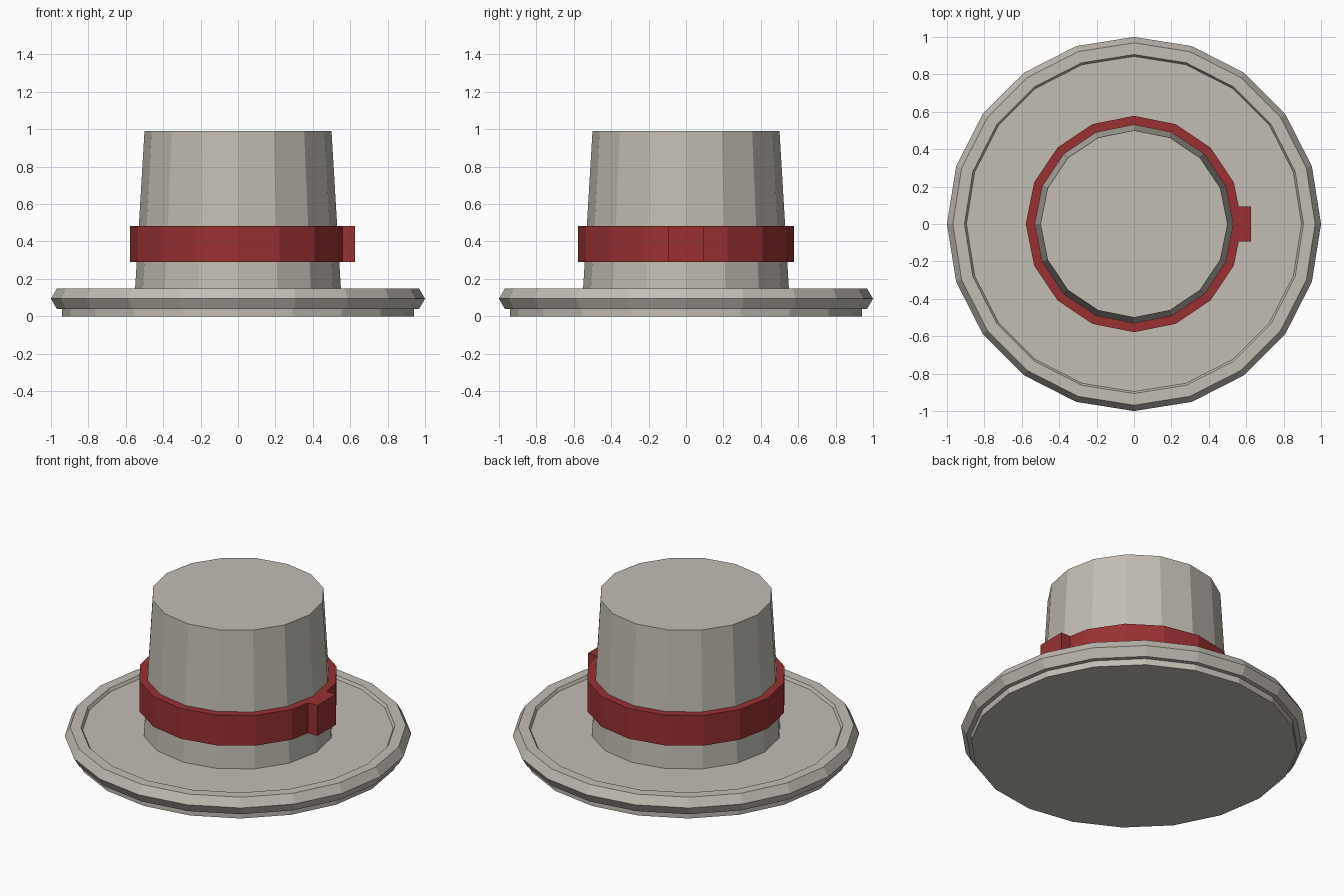
import bpy

default = bpy.data.objects.get("Cube")
if default:
    bpy.data.objects.remove(default, do_unlink=True)


def make_material(name, rgb):
    mat = bpy.data.materials.new(name)
    mat.use_nodes = True
    color = (*rgb, 1.0)
    mat.diffuse_color = color
    bsdf = next(n for n in mat.node_tree.nodes if n.type == "BSDF_PRINCIPLED")
    bsdf.inputs["Base Color"].default_value = color
    bsdf.inputs["Roughness"].default_value = 0.8
    return mat


felt = make_material("warm_grey_felt", (0.54, 0.51, 0.455))
ribbon = make_material("dark_red_ribbon", (0.32, 0.03, 0.032))


def finish(name, mat):
    obj = bpy.context.object
    obj.name = obj.data.name = name
    obj.data.materials.append(mat)
    return obj


def frustum(name, mat, sides, r_low, r_high, z_low, z_high):
    bpy.ops.mesh.primitive_cone_add(
        vertices=sides, radius1=r_low, radius2=r_high,
        depth=z_high - z_low, location=(0, 0, (z_low + z_high) / 2))
    return finish(name, mat)


# Brim disc with a six-sided rolled edge
frustum("brim", felt, 20, 0.942, 0.942, 0, 0.13)
bpy.ops.mesh.primitive_torus_add(
    major_segments=20, minor_segments=6,
    major_radius=0.9375, minor_radius=0.0625, location=(0, 0, 0.094))
finish("brim_rolled_edge", felt)

# Tapered crown
frustum("crown", felt, 16, 0.553, 0.5, 0.1, 0.99)

# Ribbon band and its square knot on the left side
BAND_LOW, BAND_HIGH = 0.29, 0.483
frustum("hat_band", ribbon, 16, 0.578, 0.578, BAND_LOW, BAND_HIGH)
bpy.ops.mesh.primitive_cube_add(size=1, location=(0.53, 0, (BAND_LOW + BAND_HIGH) / 2))
knot = finish("band_knot", ribbon)
knot.scale = (0.19, 0.188, BAND_HIGH - BAND_LOW)
bpy.ops.object.transform_apply(location=False, rotation=False, scale=True)
